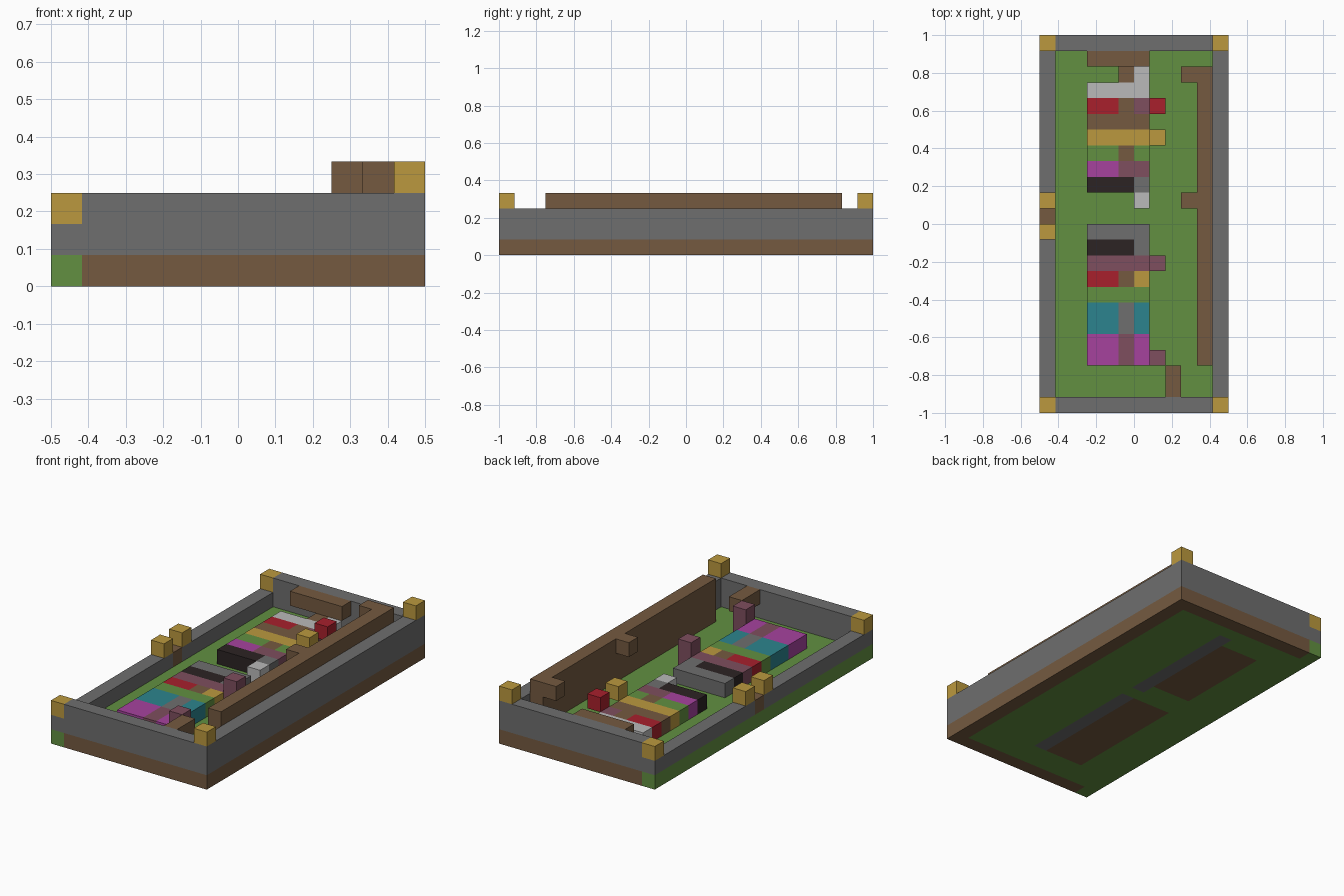
import bpy
import bmesh

old = bpy.data.objects.get("Cube")
if old:
    bpy.data.objects.remove(old, do_unlink=True)

CELL = 1 / 12  # one block


def material(name, hex_code):
    def linear(c):
        return c / 12.92 if c <= 0.04045 else ((c + 0.055) / 1.055) ** 2.4
    rgb = [linear(v / 255) for v in bytes.fromhex(hex_code)]
    mat = bpy.data.materials.new(name)
    mat.use_nodes = True
    mat.diffuse_color = (*rgb, 1)
    node = next(n for n in mat.node_tree.nodes if n.type == "BSDF_PRINCIPLED")
    node.inputs["Base Color"].default_value = (*rgb, 1)
    node.inputs["Roughness"].default_value = 0.9
    return mat


green = material("grass green", "629041")
grey = material("stone grey", "6e6e6e")
brown = material("wood brown", "755a40")
gold = material("gold", "bb993e")
red = material("red", "a8202c")
pale = material("pale grey", "bababa")
magenta = material("magenta", "a6429e")
mauve = material("mauve", "7e4e5e")
black = material("soft black", "2c2424")
teal = material("teal", "2c848e")


def blocks(name, mat, z0, z1, *rects):
    """One object from boxes on the block grid; each rect is x0, x1, y0, y1."""
    bm = bmesh.new()
    for x0, x1, y0, y1 in rects:
        verts = bmesh.ops.create_cube(bm, size=1)["verts"]
        for v in verts:
            v.co.x = (x1 if v.co.x > 0 else x0) * CELL - 0.5
            v.co.y = (y1 if v.co.y > 0 else y0) * CELL - 1
            v.co.z = (z1 if v.co.z > 0 else z0) * CELL
    mesh = bpy.data.meshes.new(name)
    bm.to_mesh(mesh)
    bm.free()
    mesh.materials.append(mat)
    obj = bpy.data.objects.new(name, mesh)
    bpy.context.scene.collection.objects.link(obj)


# Ground layer
blocks("grass_floor", green, 0, 1,
       (0, 3, 1, 23), (7, 11, 1, 23), (3, 7, 1, 3), (3, 7, 12, 13),
       (3, 6, 13, 14), (3, 6, 21, 22), (3, 7, 22, 23),
       (0, 1, 0, 1), (0, 1, 23, 24))
blocks("wood_footing", brown, 0, 1,
       (11, 12, 0, 24), (1, 11, 0, 1), (1, 11, 23, 24))
blocks("sunken_wood", brown, 0, 1, (3, 6, 3, 12), (3, 6, 14, 21))
blocks("sunken_stone", grey, 0, 1, (6, 7, 3, 12), (6, 7, 13, 22))

# Stone walls, with a lower one on the right side
blocks("tall_walls", grey, 1, 3,
       (11, 12, 0, 24), (1, 11, 0, 1), (1, 11, 23, 24))
blocks("low_wall", grey, 1, 2, (0, 1, 0, 12), (0, 1, 13, 24))
blocks("gate", brown, 1, 2, (0, 1, 12, 13))

# Gold caps on corners and gate
blocks("high_caps", gold, 3, 4, (11, 12, 0, 1), (11, 12, 23, 24))
blocks("low_caps", gold, 2, 3,
       *[(0, 1, y, y + 1) for y in (0, 11, 13, 23)])

# Wooden inner wall, its brackets and the shelves
blocks("inner_wall", brown, 1, 4, (10, 11, 3, 22))
blocks("wall_brackets", brown, 3, 4, (9, 10, 13, 14), (9, 10, 21, 22))
blocks("back_shelf", brown, 2, 3, (3, 7, 22, 23))
blocks("front_shelf", brown, 2, 3, (8, 9, 1, 3))

# Striped platforms: first row, last row, then colour runs from x to x
stripes = [
    (3, 5, (magenta, 3, 5), (mauve, 5, 6), (magenta, 6, 7)),
    (5, 7, (teal, 3, 5), (grey, 5, 6), (teal, 6, 7)),
    (7, 8, (green, 3, 7)),
    (8, 9, (red, 3, 5), (brown, 5, 6), (gold, 6, 7)),
    (9, 10, (mauve, 3, 7)),
    (10, 11, (black, 3, 6), (grey, 6, 7)),
    (11, 12, (grey, 3, 7)),
    (13, 14, (pale, 6, 7)),
    (14, 15, (black, 3, 6), (grey, 6, 7)),
    (15, 16, (magenta, 3, 5), (mauve, 5, 7)),
    (16, 17, (green, 3, 5), (brown, 5, 6), (green, 6, 7)),
    (17, 18, (gold, 3, 7)),
    (18, 19, (brown, 3, 7)),
    (19, 20, (red, 3, 5), (brown, 5, 6), (mauve, 6, 7)),
    (20, 21, (pale, 3, 7)),
    (21, 22, (brown, 5, 6), (pale, 6, 7)),
]
for y0, y1, *runs in stripes:
    for mat, x0, x1 in runs:
        blocks("platform_stripe_" + mat.name.replace(" ", "_"), mat, 1, 2,
               (x0, x1, y0, y1))

# Posts and raised blocks beside the platforms
blocks("mauve_posts", mauve, 1, 3, (7, 8, 3, 4), (7, 8, 9, 10))
blocks("raised_gold_block", gold, 2, 3, (7, 8, 17, 18))
blocks("raised_red_block", red, 2, 3, (7, 8, 19, 20))
